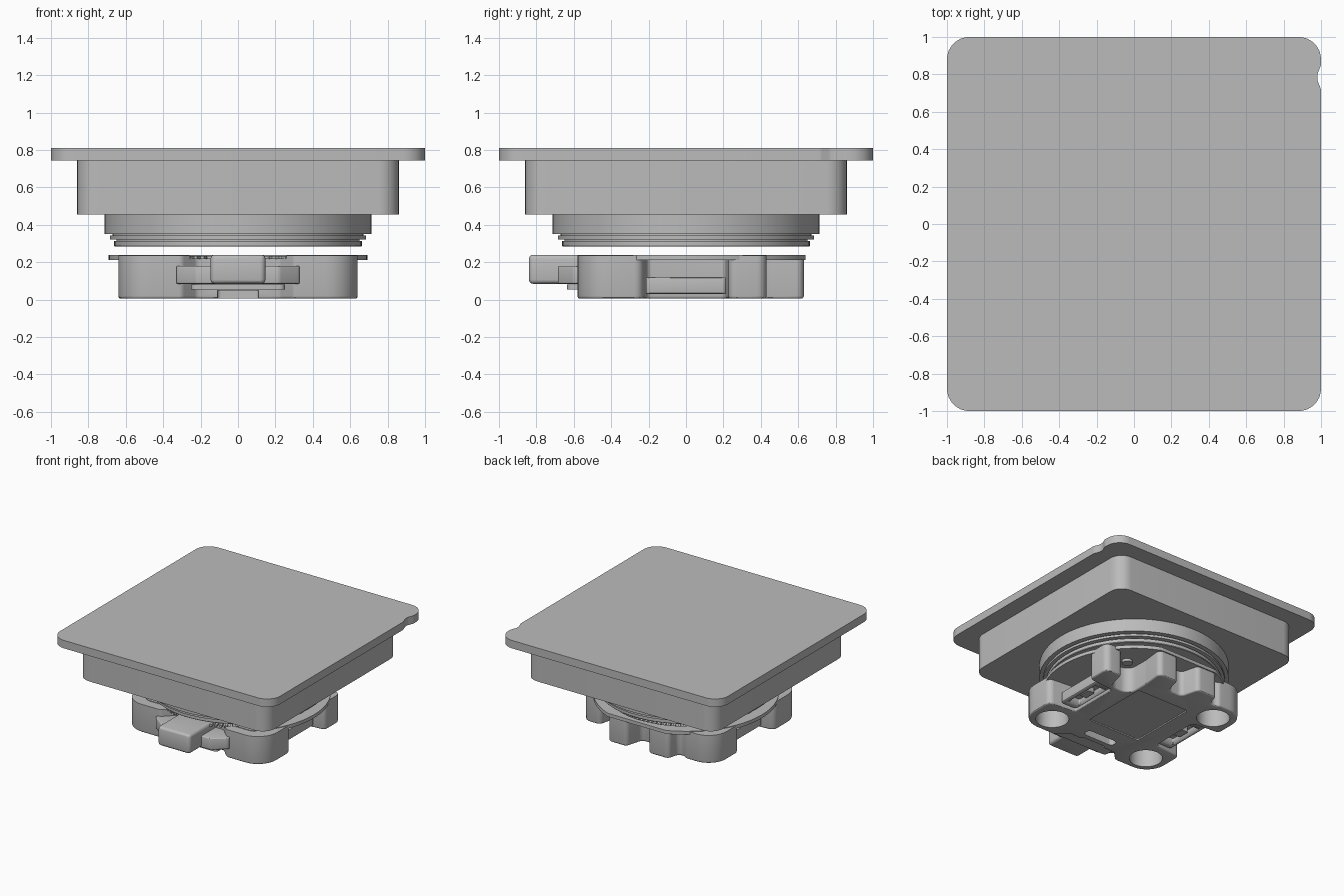
import bpy, bmesh
from math import radians, cos, sin, pi, tan
from mathutils import Vector, Matrix

default = bpy.data.objects.get("Cube")
if default:
    bpy.data.objects.remove(default, do_unlink=True)

grey = bpy.data.materials.new("plain grey")
grey.use_nodes = True
grey.diffuse_color = (0.5, 0.5, 0.5, 1)
grey.node_tree.nodes["Principled BSDF"].inputs["Base Color"].default_value = (0.5, 0.5, 0.5, 1)


def make(name, bm):
    """Turn a bmesh into a grey object with smooth rounds and sharp edges."""
    bmesh.ops.recalc_face_normals(bm, faces=bm.faces)
    mesh = bpy.data.meshes.new(name)
    bm.to_mesh(mesh)
    bm.free()
    mesh.materials.append(grey)
    ob = bpy.data.objects.new(name, mesh)
    bpy.context.collection.objects.link(ob)
    smooth(ob)
    return ob


def smooth(ob):
    bpy.ops.object.select_all(action='DESELECT')
    ob.select_set(True)
    bpy.context.view_layer.objects.active = ob
    bpy.ops.object.shade_smooth_by_angle(angle=radians(30))


def fillet(corners, steps=8):
    """Round each (x, y, radius) corner of a closed outline."""
    out = []
    for i, (x, y, r) in enumerate(corners):
        p = Vector((x, y))
        a = (Vector(corners[i - 1][:2]) - p).normalized()
        b = (Vector(corners[(i + 1) % len(corners)][:2]) - p).normalized()
        half = a.angle(b) / 2
        if r == 0:
            out.append(p)
            continue
        centre = p + (a + b).normalized() * r / sin(half)
        start = p + a * r / tan(half) - centre
        end = p + b * r / tan(half) - centre
        turn = start.angle_signed(end)
        for k in range(steps + 1):
            t = -turn * k / steps
            out.append(centre + Vector((start.x * cos(t) - start.y * sin(t),
                                        start.x * sin(t) + start.y * cos(t))))
    return out


def prism(name, outline, z0, z1, bevel=0, both=False):
    """Extrude an outline, optionally softening the bottom (and top) rim."""
    bm = bmesh.new()
    base = bm.faces.new([bm.verts.new((p[0], p[1], z0)) for p in outline])
    ext = bmesh.ops.extrude_face_region(bm, geom=[base], use_keep_orig=True)
    bmesh.ops.translate(bm, vec=(0, 0, z1 - z0),
                        verts=[g for g in ext["geom"] if isinstance(g, bmesh.types.BMVert)])
    if bevel:
        rim = [e for e in bm.edges
               if abs(e.verts[0].co.z - e.verts[1].co.z) < 1e-6
               and (both or e.verts[0].co.z < z0 + 1e-4)]
        bmesh.ops.bevel(bm, geom=rim, offset=bevel, segments=3, profile=0.5, affect='EDGES')
    return make(name, bm)


def rect(x0, x1, y0, y1, r=0.0):
    return fillet([(x0, y0, r), (x1, y0, r), (x1, y1, r), (x0, y1, r)])


def circle(x, y, r, n=40):
    return [(x + r * cos(2 * pi * k / n), y + r * sin(2 * pi * k / n)) for k in range(n)]


def lathe(name, profile, n=96):
    bm = bmesh.new()
    verts = [bm.verts.new((r, 0, z)) for r, z in profile]
    edges = [bm.edges.new(pair) for pair in zip(verts, verts[1:])]
    bmesh.ops.spin(bm, geom=verts + edges, cent=(0, 0, 0), axis=(0, 0, 1),
                   angle=2 * pi, steps=n, use_duplicate=False)
    bmesh.ops.remove_doubles(bm, verts=bm.verts, dist=1e-5)
    return make(name, bm)


def boolean(ob, tool, operation='DIFFERENCE'):
    """Apply a boolean and discard the tool."""
    mod = ob.modifiers.new("cut", 'BOOLEAN')
    mod.operation = operation
    mod.solver = 'EXACT'
    mod.object = tool
    bpy.context.view_layer.objects.active = ob
    bpy.ops.object.modifier_apply(modifier=mod.name)
    bpy.data.objects.remove(tool, do_unlink=True)


# Square top plate with a small notch in one side
prism("top_plate", fillet([
    (-1, -1, 0.12), (1, -1, 0.12), (1, 0.72, 0.05), (0.98, 0.77, 0.05),
    (0.98, 0.8, 0.05), (1, 0.85, 0.03), (1, 1, 0.12), (-1, 1, 0.12)]), 0.745, 0.81)

# Square housing
prism("housing", rect(-0.86, 0.86, -0.86, 0.86, 0.11), 0.455, 0.745)

# Stepped round neck with sealing grooves
lathe("stepped_neck", [
    (0, 0.456), (0.713, 0.456), (0.713, 0.35), (0.67, 0.35), (0.67, 0.342),
    (0.685, 0.342), (0.685, 0.322), (0.65, 0.322), (0.65, 0.314),
    (0.662, 0.314), (0.662, 0.288), (0.658, 0.284), (0, 0.284)])

# Lobed mounting base
base = prism("mounting_base", fillet([
    (0.22, -0.5, 0.04), (0.3, -0.58, 0.04), (0.64, -0.58, 0.17), (0.64, -0.23, 0.05),
    (0.4, -0.21, 0.03), (0.4, 0.21, 0.03), (0.63, 0.23, 0.04), (0.63, 0.43, 0.05),
    (0.48, 0.43, 0.04), (0.44, 0.25, 0.07), (0.26, 0.25, 0.08), (0.26, 0.45, 0.05),
    (0.28, 0.63, 0.04), (0.1, 0.63, 0.04), (0.06, 0.48, 0.04), (-0.06, 0.48, 0.04),
    (-0.1, 0.63, 0.04), (-0.28, 0.63, 0.04), (-0.31, 0.5, 0.04), (-0.38, 0.55, 0.04),
    (-0.64, 0.55, 0.16), (-0.64, 0.23, 0.04), (-0.4, 0.21, 0.03), (-0.4, -0.21, 0.03),
    (-0.64, -0.23, 0.05), (-0.64, -0.58, 0.17), (-0.3, -0.58, 0.04), (-0.22, -0.5, 0.04)]),
    0.005, 0.235, 0.014)

# Thin round flange on top of the base, trimmed flat front and back
flange = [(x, max(-0.5, min(0.64, y))) for x, y in circle(0, 0, 0.692, 96)]
boolean(base, prism("flange", flange, 0.212, 0.24), 'UNION')

# Screw bores, centre panel, grip slot, front relief and top recess
for x, y in ((0.46, -0.41), (-0.46, -0.41), (-0.46, 0.38)):
    boolean(base, prism("bore", circle(x, y, 0.125), -0.05, 0.17))
boolean(base, prism("panel_recess", rect(-0.24, 0.24, -0.24, 0.34, 0.02), -0.05, 0.015))
boolean(base, prism("slot", rect(-0.14, 0.14, -0.43, -0.36, 0.03), -0.05, 0.06))
boolean(base, prism("front_relief", rect(-0.11, 0.11, -0.6, -0.47, 0.02), -0.05, 0.05))
boolean(base, prism("top_recess", circle(0, 0, 0.6, 96), 0.22, 0.3))
smooth(base)

# Side catches in the two recesses
for side, x0, x1 in (("left", 0.38, 0.54), ("right", -0.54, -0.38)):
    catch = prism(side + "_catch", rect(x0, x1, -0.215, 0.215, 0.02), 0.03, 0.12, 0.01, True)
    mid = (x0 + x1) / 2
    boolean(catch, prism("pocket", rect(mid - 0.05, mid + 0.05, -0.15, 0.15, 0.01), 0, 0.08))
    prism(side + "_catch_stud", rect(mid - 0.03, mid + 0.03, -0.05, 0.05, 0.01), 0.04, 0.09)

# Small screw head in the open corner
prism("corner_screw", circle(0.36, 0.35, 0.04, 24), 0.19, 0.215)

# Ring of fine teeth inside the top recess
teeth = bmesh.new()
for k in range(96):
    spot = Matrix.Rotation(2 * pi * k / 96, 4, 'Z') @ Matrix.Translation((0.57, 0, 0.226))
    bmesh.ops.create_cube(teeth, size=1, matrix=spot @ Matrix.Diagonal((0.05, 0.018, 0.016, 1)))
make("fine_teeth", teeth)

# Front release lever: wide wings, thick finger tab and lower ledge
prism("lever_wings", fillet([
    (-0.33, -0.47, 0), (-0.33, -0.6, 0.03), (-0.22, -0.685, 0.04),
    (0.22, -0.685, 0.04), (0.33, -0.6, 0.03), (0.33, -0.47, 0)]), 0.085, 0.18, 0.008, True)
prism("finger_tab", rect(-0.147, 0.147, -0.84, -0.45, 0.03), 0.085, 0.24, 0.022, True)
prism("front_ledge", rect(-0.25, 0.25, -0.635, -0.45, 0.03), 0.055, 0.082)
